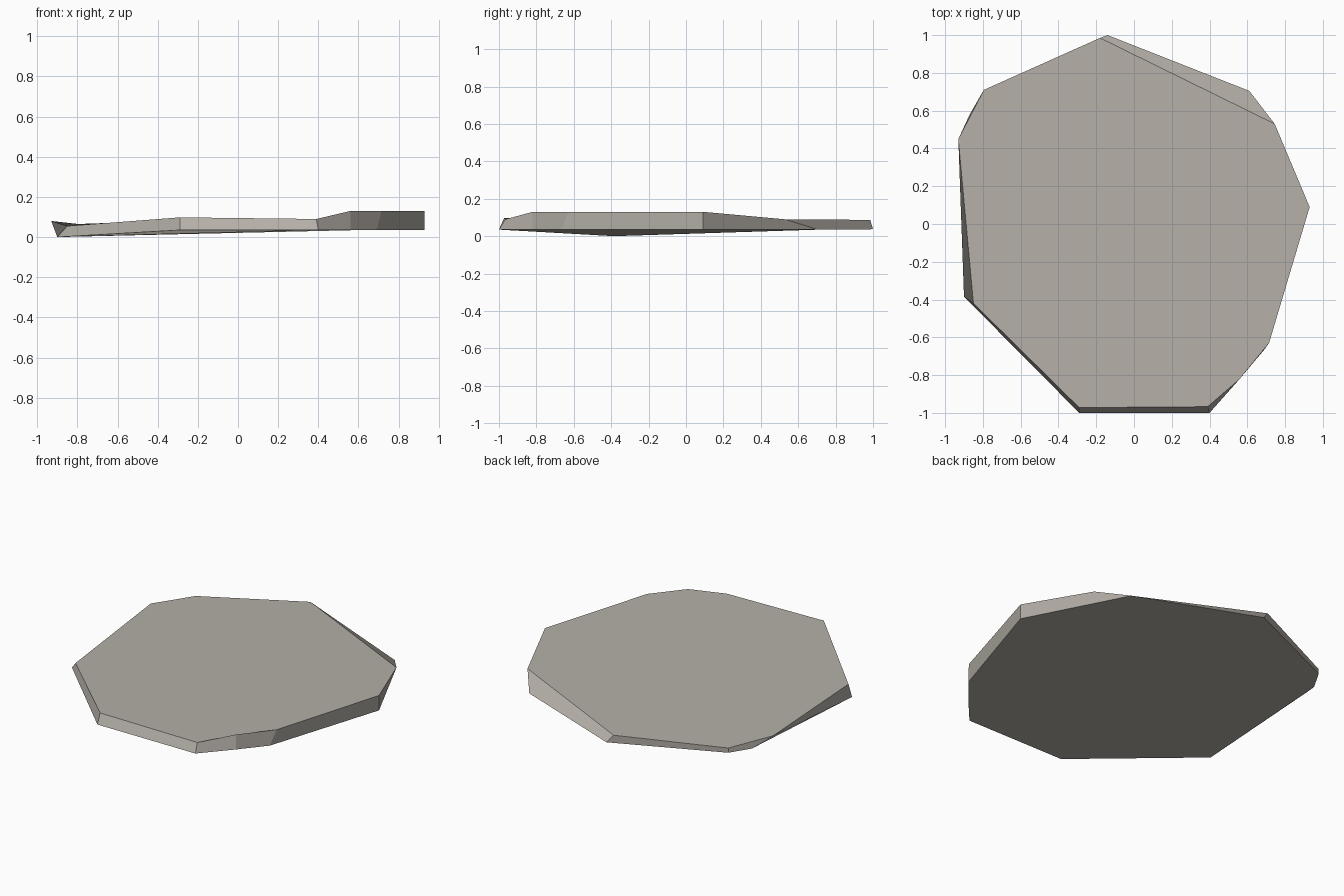
import bpy, bmesh

if "Cube" in bpy.data.objects:
    bpy.data.objects.remove(bpy.data.objects["Cube"])

# Matching top and bottom outlines of an irregular flagstone
top = [(-0.93, 0.45, 0.08), (-0.795, 0.71, 0.065), (-0.18, 0.985, 0.087),
       (0.745, 0.53, 0.09), (0.93, 0.09, 0.13), (0.715, -0.63, 0.13),
       (0.56, -0.82, 0.13), (0.39, -0.967, 0.09), (-0.29, -0.972, 0.098),
       (-0.85, -0.42, 0.055)]
bottom = [(-0.87, 0.58, 0.032), (-0.795, 0.71, 0.035), (-0.14, 1.0, 0.037),
          (0.61, 0.705, 0.035), (0.93, 0.09, 0.035), (0.69, -0.665, 0.035),
          (0.56, -0.82, 0.035), (0.40, -1.0, 0.035), (-0.29, -1.0, 0.035),
          (-0.90, -0.385, 0.0)]

# Loft the two outlines: cap, base and side walls
bm = bmesh.new()
upper = [bm.verts.new(p) for p in top]
lower = [bm.verts.new(p) for p in bottom]
bm.faces.new(upper)
bm.faces.new(lower)
n = len(upper)
for i in range(n):
    j = (i + 1) % n
    bm.faces.new((upper[i], upper[j], lower[j], lower[i]))
bmesh.ops.recalc_face_normals(bm, faces=bm.faces)

mesh = bpy.data.meshes.new("flagstone")
bm.to_mesh(mesh)
bm.free()
stone = bpy.data.objects.new("flagstone", mesh)
bpy.context.collection.objects.link(stone)

# Single warm grey colour
grey = bpy.data.materials.new("warm grey stone")
grey.diffuse_color = (0.46, 0.43, 0.39, 1)
grey.use_nodes = True
grey.node_tree.nodes["Principled BSDF"].inputs["Base Color"].default_value = grey.diffuse_color
mesh.materials.append(grey)
